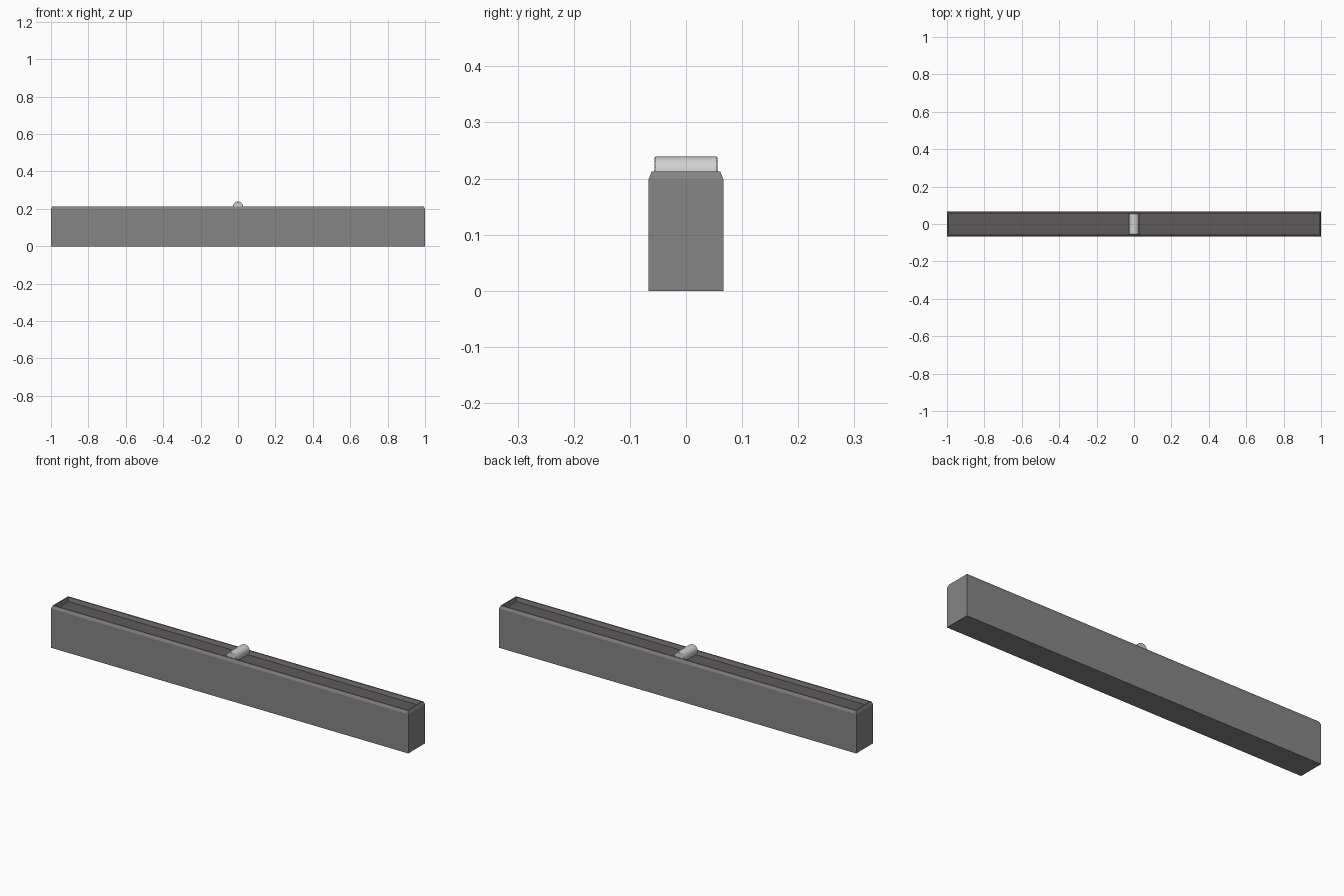
import bpy, bmesh, math

if "Cube" in bpy.data.objects:
    bpy.data.objects.remove(bpy.data.objects["Cube"], do_unlink=True)


def material(name, rgb):
    mat = bpy.data.materials.new(name)
    mat.use_nodes = True
    mat.diffuse_color = (*rgb, 1)
    mat.node_tree.nodes["Principled BSDF"].inputs["Base Color"].default_value = (*rgb, 1)
    return mat


grey = material("housing grey", (0.235, 0.235, 0.235))
dark = material("channel dark grey", (0.115, 0.1, 0.102))
light = material("light grey", (0.63, 0.65, 0.63))

HALF_X, HALF_Y = 1.0, 0.067

# Housing: rectangular rings as (inset, height), from the base over the rim into the channel
RINGS = [(0, 0), (0, 0.198), (0.004, 0.208), (0.006, 0.213), (0.012, 0.213), (0.012, 0.19)]
bm = bmesh.new()
loops = []
for inset, z in RINGS:
    x, y = HALF_X - inset, HALF_Y - inset
    loops.append([bm.verts.new((sx * x, sy * y, z))
                  for sx, sy in ((-1, -1), (1, -1), (1, 1), (-1, 1))])
for low, high in zip(loops, loops[1:]):
    for i in range(4):
        j = (i + 1) % 4
        bm.faces.new((low[i], low[j], high[j], high[i]))
bm.faces.new(loops[0][::-1])
floor = bm.faces.new(loops[-1])
floor.material_index = 1
mesh = bpy.data.meshes.new("housing")
bm.to_mesh(mesh)
bm.free()
mesh.materials.append(grey)
mesh.materials.append(dark)
housing = bpy.data.objects.new("housing", mesh)
bpy.context.collection.objects.link(housing)

# Round slider lying across the channel
bpy.ops.mesh.primitive_cylinder_add(vertices=32, radius=0.027, depth=0.112,
                                    location=(0, 0, 0.212), rotation=(math.pi / 2, 0, 0))
slider = bpy.context.object
slider.name = "slider"
slider.data.materials.append(light)
bevel = slider.modifiers.new("soft ends", "BEVEL")
bevel.width = 0.002
bevel.segments = 2
bevel.limit_method = "ANGLE"
bevel.angle_limit = math.radians(60)
bpy.ops.object.shade_smooth_by_angle()
